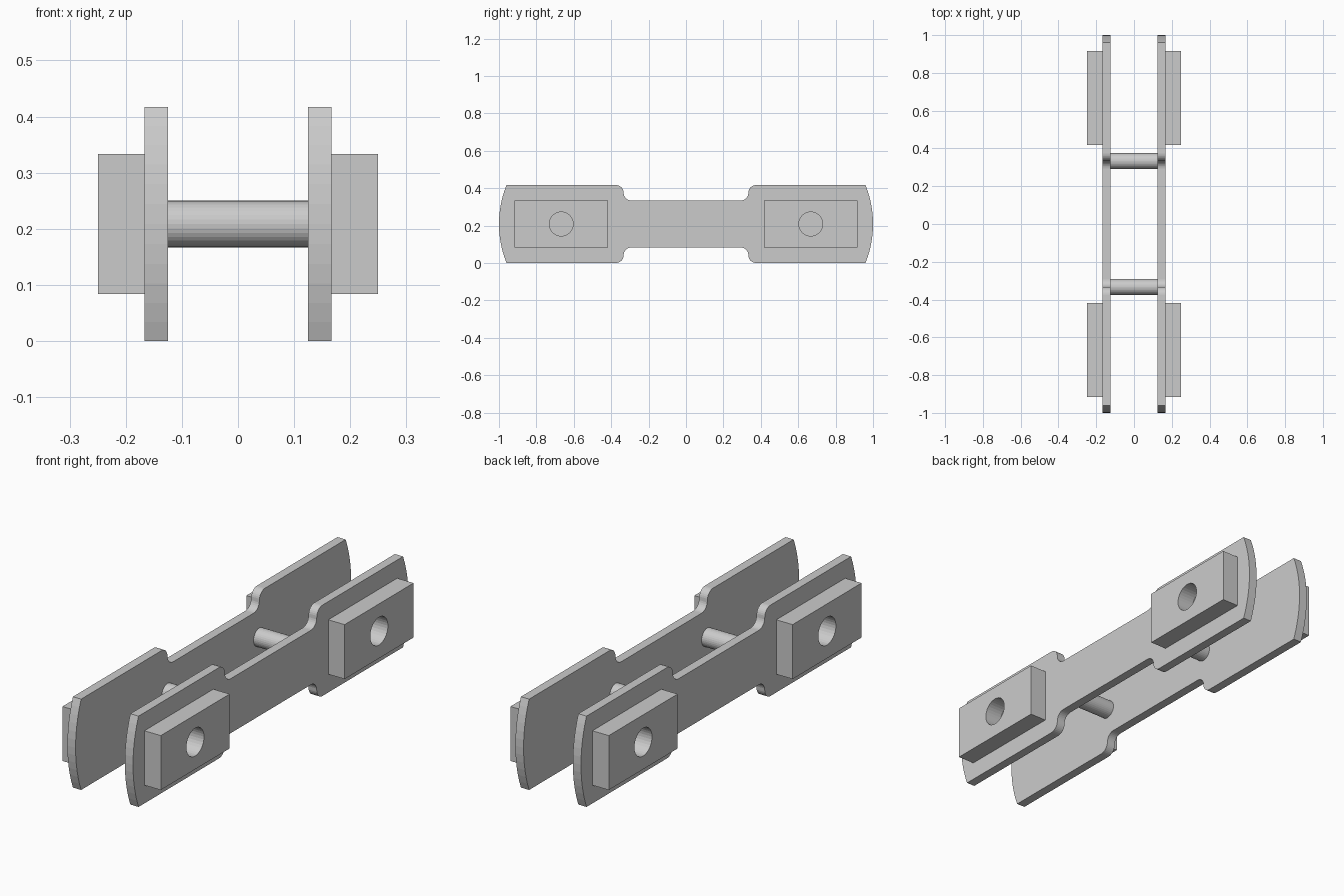
import bpy, bmesh
from math import sin, cos, pi, asin

cube = bpy.data.objects.get("Cube")
if cube:
    bpy.data.objects.remove(cube)

MID = 0.2085          # height of the centre line
PLATE = 0.0417        # side plate thickness
BLOCK = 0.083         # guide block thickness
INNER = 0.125         # inner face of each side plate

grey = bpy.data.materials.new("plain_grey")
grey.use_nodes = True
COLOUR = (0.6, 0.6, 0.6, 1)
grey.diffuse_color = COLOUR
grey.node_tree.nodes["Principled BSDF"].inputs["Base Color"].default_value = COLOUR


def arc(cy, cz, r, start, end, steps):
    """Points (y, z) along an arc."""
    angles = [start + (end - start) * i / steps for i in range(steps + 1)]
    return [(cy + r * cos(a), cz + r * sin(a)) for a in angles]


def slab(name, loops, x, thickness):
    """Flat outline (with optional holes) in the YZ plane, thickened along X."""
    bm = bmesh.new()
    for loop in loops:
        verts = [bm.verts.new((0, y, z)) for y, z in loop]
        for a, b in zip(verts, verts[1:] + verts[:1]):
            bm.edges.new((a, b))
    bmesh.ops.triangle_fill(bm, use_beauty=True, edges=bm.edges[:])
    bmesh.ops.recalc_face_normals(bm, faces=bm.faces[:])
    mesh = bpy.data.meshes.new(name)
    bm.to_mesh(mesh)
    bm.free()
    mesh.materials.append(grey)
    obj = bpy.data.objects.new(name, mesh)
    obj.location = (x, 0, MID)
    bpy.context.collection.objects.link(obj)
    solid = obj.modifiers.new("Thickness", "SOLIDIFY")
    solid.thickness = thickness
    solid.offset = 0
    return obj


# Quarter of the plate outline: bowed end, then the stepped neck
R_END, R_STEP = 0.56, 0.0417
half = asin(MID / R_END)
quarter = arc(1 - R_END, 0, R_END, 0, half, 6)
quarter += arc(0.375, MID - R_STEP, R_STEP, pi / 2, pi, 8)
quarter += arc(0.2917, MID - R_STEP, R_STEP, 0, -pi / 2, 8)[1:]
top = quarter + [(-y, z) for y, z in reversed(quarter)][:-1]
outline = top + [(-y, -z) for y, z in top]

# Side plates and drilled guide blocks
for side, sx in (("left", 1), ("right", -1)):
    slab(f"{side}_side_plate", [outline], sx * (INNER + PLATE / 2), PLATE)
    for end, sy in (("front", -1), ("back", 1)):
        cy = sy * 0.667
        box = [(cy + a * 0.25, b * 0.125) for a, b in ((-1, -1), (1, -1), (1, 1), (-1, 1))]
        hole = arc(cy, 0, 0.064, 0, 2 * pi, 32)[:-1]
        slab(f"{end}_{side}_block", [box, hole], sx * (INNER + PLATE + BLOCK / 2), BLOCK)

# Cross pins joining the plates
for end, sy in (("front", -1), ("back", 1)):
    bpy.ops.mesh.primitive_cylinder_add(vertices=32, radius=0.0417, depth=2 * INNER,
                                        location=(0, sy * 0.333, MID), rotation=(0, pi / 2, 0))
    pin = bpy.context.object
    pin.name = f"{end}_cross_pin"
    pin.data.materials.append(grey)
